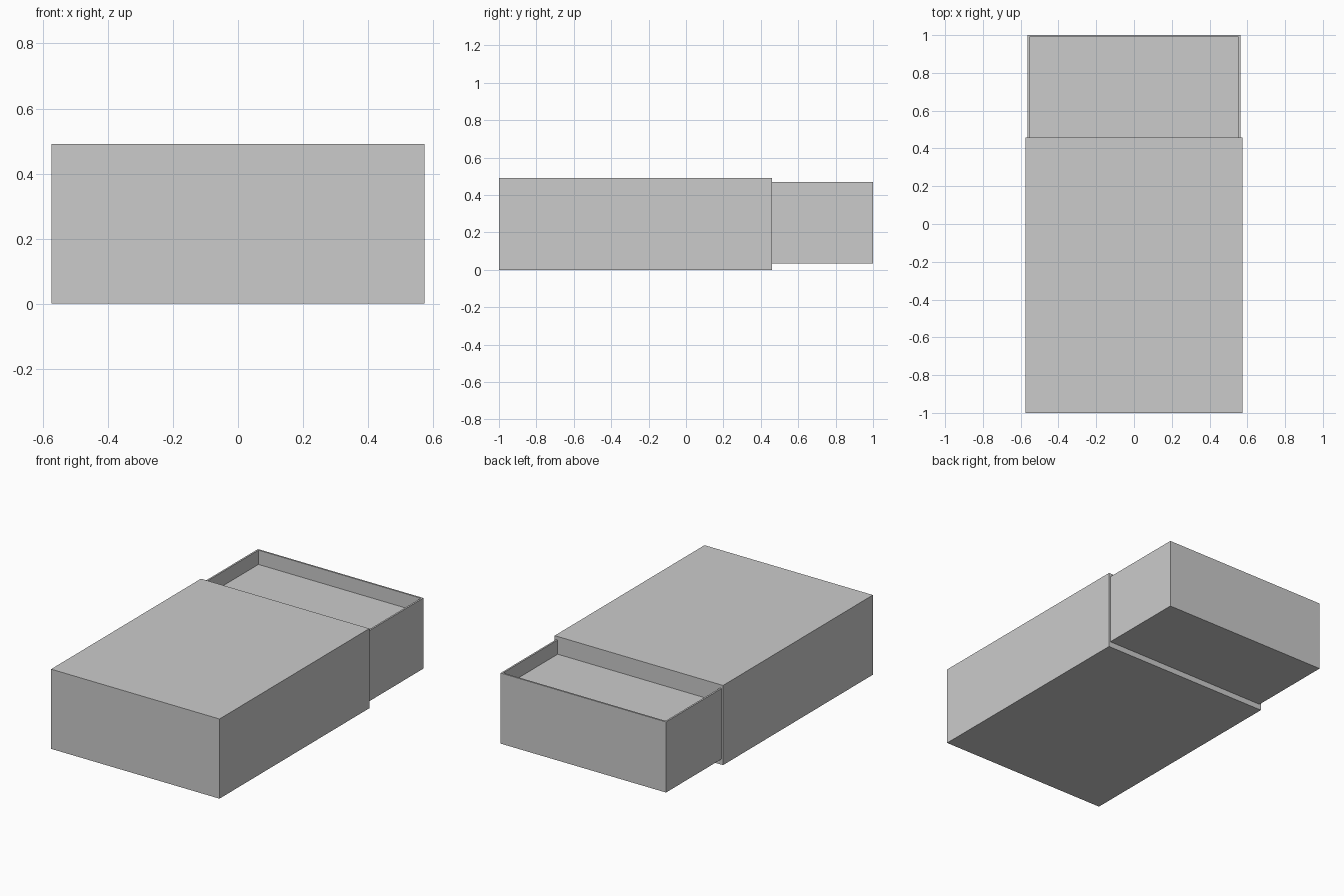
import bpy
import bmesh
from mathutils import Vector

cube = bpy.data.objects.get("Cube")
if cube:
    bpy.data.objects.remove(cube, do_unlink=True)

# Single plain grey
GREY = (0.6, 0.6, 0.6, 1)
grey = bpy.data.materials.new("plain_grey")
grey.use_nodes = True
grey.diffuse_color = GREY
grey.node_tree.nodes["Principled BSDF"].inputs["Base Color"].default_value = GREY


def box(name, low, high, rim=0, depth=0):
    """Box between two corners, with an optional recess in its top."""
    low, high = Vector(low), Vector(high)
    bm = bmesh.new()
    bmesh.ops.create_cube(bm, size=1)
    bmesh.ops.scale(bm, vec=high - low, verts=bm.verts)
    bmesh.ops.translate(bm, vec=(low + high) / 2, verts=bm.verts)
    if depth:
        bm.normal_update()
        top = max(bm.faces, key=lambda f: f.normal.z)
        bmesh.ops.inset_region(bm, faces=[top], thickness=rim)
        # Extrude the inset face down so the recess walls stay vertical
        floor = bmesh.ops.extrude_discrete_faces(bm, faces=[top])["faces"][0]
        bmesh.ops.translate(bm, vec=(0, 0, -depth), verts=floor.verts)
    bmesh.ops.recalc_face_normals(bm, faces=bm.faces)
    mesh = bpy.data.meshes.new(name)
    bm.to_mesh(mesh)
    bm.free()
    mesh.materials.append(grey)
    obj = bpy.data.objects.new(name, mesh)
    bpy.context.collection.objects.link(obj)
    return obj


# Outer sleeve, closed at both ends
box("sleeve", (-0.574, -1, 0), (0.574, 0.459, 0.491))

# Sliding tray with a thin rim and a shallow recess, pulled out at the back
box("tray", (-0.564, -0.45, 0.035), (0.564, 1, 0.47), rim=0.015, depth=0.088)
